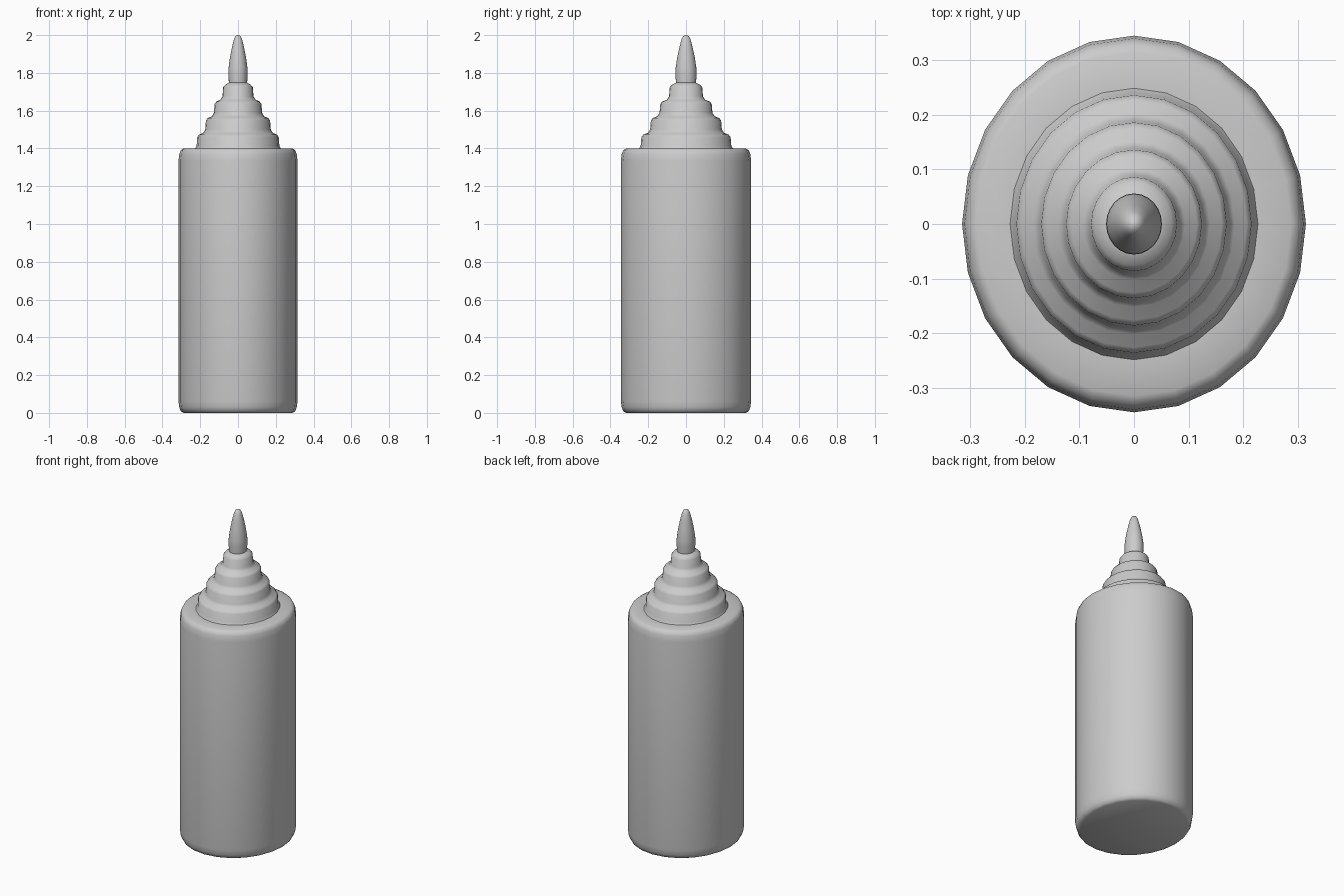
import bpy, bmesh
from math import sin, cos, tau

if "Cube" in bpy.data.objects:
    bpy.data.objects.remove(bpy.data.objects["Cube"])

SIDES = 24
X_SQUASH = 0.913  # the bottle is slightly oval


def lathe(name, profile, sharp_angle):
    """Revolve (radius, z) points into a closed oval solid."""
    bm = bmesh.new()
    rings = [[bm.verts.new((r * X_SQUASH * cos(tau * i / SIDES),
                            r * sin(tau * i / SIDES), z))
              for i in range(SIDES)] for r, z in profile]
    for a, b in zip(rings, rings[1:]):
        for i in range(SIDES):
            j = (i + 1) % SIDES
            bm.faces.new((a[i], a[j], b[j], b[i]))
    bm.faces.new(rings[0][::-1])
    bm.faces.new(rings[-1])
    mesh = bpy.data.meshes.new(name)
    bm.to_mesh(mesh)
    bm.free()
    obj = bpy.data.objects.new(name, mesh)
    bpy.context.collection.objects.link(obj)
    bpy.ops.object.select_all(action='DESELECT')
    obj.select_set(True)
    bpy.context.view_layer.objects.active = obj
    bpy.ops.object.shade_smooth_by_angle(angle=sharp_angle)
    return obj


# Bottle body with small rounded rims
lathe("bottle_body", [(0.315, 0), (0.331, 0.008), (0.34, 0.028), (0.345, 0.06),
                      (0.345, 1.335), (0.34, 1.372), (0.331, 1.392),
                      (0.315, 1.40), (0.24, 1.40)], 0.9)

# Stepped cap: four shrinking tiers with softened shoulders
tiers = []
for k in range(4):
    r, z = 0.252 - 0.05 * k, 1.395 + 0.0875 * k
    tiers += [(r, z), (r - 0.012, z + 0.018), (r - 0.016, z + 0.066),
              (r - 0.026, z + 0.078)]
tiers += [(0.05, 1.75)]
lathe("stepped_cap", tiers, 1.5)

# Bullet-shaped nozzle
lathe("nozzle", [(0.052, 1.735), (0.056, 1.79), (0.055, 1.825), (0.047, 1.88),
                 (0.034, 1.94), (0.023, 1.98), (0.014, 1.995), (0.004, 2.0)], 1.2)
